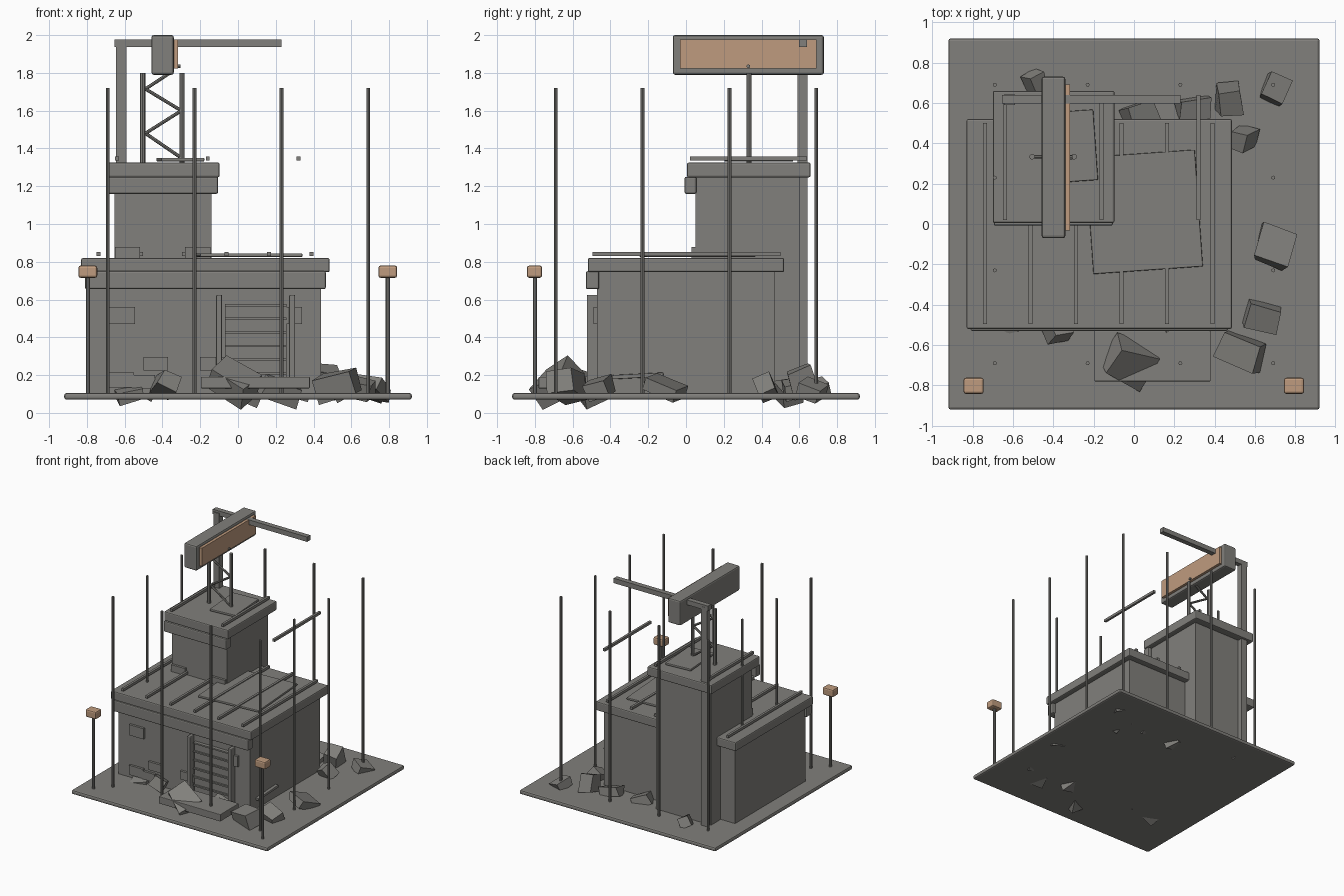
import bpy, bmesh, math, random
from mathutils import Vector, Matrix, Euler

if "Cube" in bpy.data.objects:
    bpy.data.objects.remove(bpy.data.objects["Cube"])

random.seed(4)


def material(name, rgb):
    m = bpy.data.materials.new(name)
    m.diffuse_color = (*rgb, 1)
    m.use_nodes = True
    m.node_tree.nodes["Principled BSDF"].inputs["Base Color"].default_value = m.diffuse_color
    return m


GREY = material("concrete grey", (0.22, 0.215, 0.2))
PEACH = material("warm peach", (0.52, 0.33, 0.21))


def finish(name, bm, mat):
    bmesh.ops.recalc_face_normals(bm, faces=bm.faces)
    me = bpy.data.meshes.new(name)
    bm.to_mesh(me)
    bm.free()
    me.materials.append(mat)
    ob = bpy.data.objects.new(name, me)
    bpy.context.collection.objects.link(ob)
    return ob


def box(name, xr, yr, zr, mat=GREY, bevel=0.0, rot=(0, 0, 0), jitter=0.0):
    """Box from axis ranges, optionally bevelled, chipped and turned about its centre."""
    ranges = (xr, yr, zr)
    size = [b - a for a, b in ranges]
    centre = [(a + b) / 2 for a, b in ranges]
    bm = bmesh.new()
    bmesh.ops.create_cube(bm, size=1)
    for v in bm.verts:
        for i in range(3):
            v.co[i] *= size[i] * (1 - random.uniform(0, jitter))
    if bevel:
        bmesh.ops.bevel(bm, geom=bm.edges[:], offset=bevel, segments=2,
                        profile=0.5, affect='EDGES')
    spin = Euler([math.radians(a) for a in rot]).to_matrix().to_4x4()
    bm.transform(Matrix.Translation(centre) @ spin)
    return finish(name, bm, mat)


def rod(name, a, b, r, sides=8):
    """Round bar between two points."""
    a, b = Vector(a), Vector(b)
    d = b - a
    bm = bmesh.new()
    bmesh.ops.create_cone(bm, cap_ends=True, segments=sides, radius1=r,
                          radius2=r, depth=d.length)
    turn = d.to_track_quat('Z', 'Y').to_matrix().to_4x4()
    bm.transform(Matrix.Translation((a + b) / 2) @ turn)
    return finish(name, bm, GREY)


# Ground slab
box("ground_slab", (-.92, .92), (-.92, .92), (.07, .105), bevel=.012)

# Main building with roof slab and front fascia
box("main_walls", (-.79, .44), (-.47, .47), (.1, .76))
box("main_roof", (-.83, .485), (-.52, .52), (.745, .82), bevel=.009)
box("main_fascia", (-.81, .465), (-.53, -.46), (.655, .75), bevel=.009)

# Tower with cap and front fascia
box("tower_walls", (-.655, -.14), (.05, .6), (.1, 1.27))
box("tower_cap", (-.70, -.097), (.005, .66), (1.247, 1.325), bevel=.009)
box("tower_fascia", (-.695, -.105), (-.008, .055), (1.16, 1.25), bevel=.009)

# Shutter: frame posts, panel and slats
for x in (-.1, .287):
    box("shutter_post", (x - .016, x + .016), (-.525, -.465), (.1, .625), bevel=.007)
box("shutter_panel", (-.07, .257), (-.485, -.46), (.1, .575))
for i in range(7):
    z = .57 - i * .072
    box("shutter_slat", (-.07, .257), (-.5, -.47), (z - .006, z + .006))

# Patches of raised masonry on the walls
for x0, x1, z0, z1 in ((-.68, -.545, .47, .56), (.24, .34, .47, .56),
                       (-.5, -.37, .225, .295), (-.2, -.07, .225, .295),
                       (-.68, -.55, .135, .215), (-.56, -.44, .13, .2)):
    box("wall_patch", (x0, x1), (-.49, -.46), (z0, z1))
for x0, x1 in ((-.65, -.52), (-.28, -.145)):
    box("tower_patch", (x0, x1), (.03, .06), (.81, .878))

# Roof rails, including the detached one beside the tower
for i in range(6):
    x = -.738 + i * .2255
    box("main_roof_rail", (x - .01, x + .01), (-.495, .5), (.83, .851))
for x in (-.64, -.16, .32):
    box("upper_rail", (x - .01, x + .01), (.02, .64), (1.335, 1.357))

# Loose roof sheets
box("main_roof_sheet", (-.222, .322), (-.23, .35), (.826, .844), bevel=.005, rot=(0, 0, 4))
box("tower_roof_sheet", (-.42, -.19), (.21, .56), (1.331, 1.35), bevel=.005, rot=(0, 0, 4))

# Sign with its lit panel and small fixing knob
box("sign_case", (-.458, -.34), (-.07, .73), (1.79, 2.0), bevel=.012)
box("sign_panel", (-.345, -.317), (-.032, .692), (1.823, 1.977), PEACH)
rod("sign_knob", (-.33, .33, 1.835), (-.305, .33, 1.835), .01)

# Sign supports and zigzag bracing
for x in (-.505, -.297):
    rod("sign_post", (x, .333, 1.32), (x, .333, 1.8), .014)
zigzag = [(-.3, 1.35), (-.49, 1.48), (-.3, 1.6), (-.49, 1.715), (-.36, 1.8)]
for (xa, za), (xb, zb) in zip(zigzag, zigzag[1:]):
    rod("sign_brace", (xa, .333, za), (xb, .333, zb), .009)

# Crane mast and jib
box("mast", (-.645, -.59), (.59, .642), (.1, 1.96))
box("jib", (-.655, .23), (.597, .64), (1.937, 1.978))

# Ring of upright poles
grid = (-.69, -.23, .23, .69)
for x in grid:
    for y in grid:
        if max(abs(x), abs(y)) > .5:
            rod("upright_pole", (x, y, .1), (x, y, 1.72), .01)

# Front lamps
for x in (-.795, .793):
    rod("lamp_post", (x, -.8, .1), (x, -.8, .73), .011)
    box("lamp", (x - .05, x + .05), (-.842, -.762), (.715, .78), PEACH, bevel=.012)

# Fallen slab and plank
box("fallen_slab", (-.197, .38), (-.78, -.53), (.13, .19), bevel=.004)
box("fallen_plank", (.42, .465), (-.39, -.12), (.185, .207), bevel=.004, rot=(3, 0, 0))

# Rubble: x, y, z, width, depth, height, tilts and turn
rubble = (
    (-.03, -.68, .17, .27, .21, .15, 25, 28, -22),
    (.53, -.63, .15, .25, .17, .15, 12, -14, -22),
    (.64, -.46, .13, .19, .15, .11, 15, 12, -15),
    (.70, -.11, .13, .20, .20, .08, -22, 8, -20),
    (.54, .42, .14, .11, .11, .13, 25, -25, -20),
    (.47, .61, .17, .13, .15, .17, 20, 8, 5),
    (.30, .57, .13, .20, .12, .09, 14, 12, 6),
    (.70, .67, .12, .14, .15, .09, -18, 15, -25),
    (.03, .54, .11, .18, .13, .10, 12, 22, 20),
    (-.49, .70, .13, .10, .11, .10, 25, 25, 30),
    (-.38, -.51, .15, .13, .15, .11, -25, 25, 10),
    (-.58, -.48, .10, .16, .12, .07, 18, -14, 12),
    (.22, -.50, .12, .22, .15, .12, 20, 20, 15))
for x, y, z, w, d, h, rx, ry, rz in rubble:
    box("rubble", (x - w / 2, x + w / 2), (y - d / 2, y + d / 2),
        (z - h / 2, z + h / 2), rot=(rx, ry, rz), jitter=.3)
